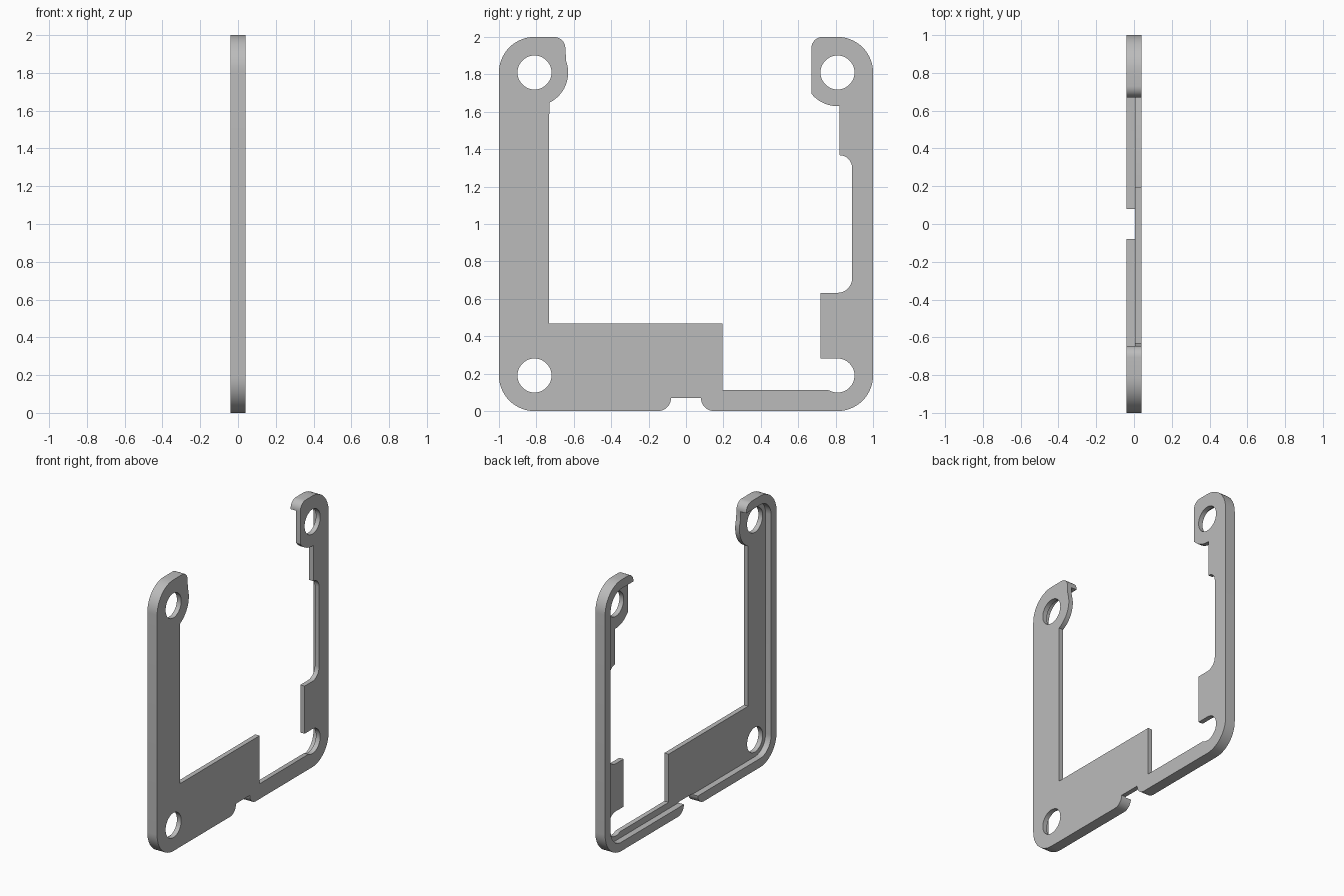
import bpy
from math import sin, cos, radians
from mathutils import Matrix

cube = bpy.data.objects.get("Cube")
if cube:
    bpy.data.objects.remove(cube, do_unlink=True)

grey = bpy.data.materials.new("plain grey")
grey.use_nodes = True
grey.diffuse_color = (0.5, 0.5, 0.5, 1)
grey.node_tree.nodes["Principled BSDF"].inputs["Base Color"].default_value = (0.5, 0.5, 0.5, 1)

HALF = 0.04      # half the full thickness
FLOOR = 0.005    # where the recess stops
WALL = 0.065     # width of the raised rim
C = 0.81         # hole and corner centres
LOW, HIGH = 0.19, 1.81
HOLE = 0.091


def arc(y, z, r, start, end, steps=14):
    angles = [radians(start + (end - start) * i / steps) for i in range(steps + 1)]
    return [(y + r * cos(a), z + r * sin(a)) for a in angles]


def slab(name, loops, x0, x1):
    """Extrude closed y-z outlines between two x positions; inner loops become holes."""
    curve = bpy.data.curves.new(name, "CURVE")
    curve.dimensions = "2D"
    curve.fill_mode = "BOTH"
    curve.extrude = (x1 - x0) / 2
    for loop in loops:
        spline = curve.splines.new("POLY")
        spline.points.add(len(loop) - 1)
        for point, (y, z) in zip(spline.points, loop):
            point.co = (y, z, 0, 1)
        spline.use_cyclic_u = True
    obj = bpy.data.objects.new(name, curve)
    bpy.context.collection.objects.link(obj)
    select(obj)
    bpy.ops.object.convert(target="MESH")
    obj = bpy.context.object
    # Stand the flat outline up in the y-z plane
    obj.data.transform(Matrix(((0, 0, 1, (x0 + x1) / 2), (1, 0, 0, 0),
                               (0, 1, 0, 0), (0, 0, 0, 1))))
    bpy.ops.object.mode_set(mode="EDIT")
    bpy.ops.mesh.select_all(action="SELECT")
    bpy.ops.mesh.remove_doubles(threshold=0.0002)
    bpy.ops.mesh.normals_make_consistent(inside=False)
    bpy.ops.object.mode_set(mode="OBJECT")
    return obj


def select(obj):
    bpy.ops.object.select_all(action="DESELECT")
    obj.select_set(True)
    bpy.context.view_layer.objects.active = obj


# Outline, counter-clockwise from the bottom notch
outline = (
    arc(0.15, 0.07, 0.07, 180, 270, 8)            # notch lip
    + arc(C, LOW, 0.19, 270, 360)                 # lower back corner
    + arc(C, HIGH, 0.19, 0, 90)                   # upper back corner
    + arc(0.73, 1.94, 0.06, 90, 180, 8)           # upper back tip
    + arc(C, HIGH, 0.18, 219, 270, 8)             # boss around the hole
    + [(0.82, 1.63), (0.82, 1.37)]
    + arc(0.82, 1.30, 0.068, 90, 0, 8)            # side window
    + arc(0.81, 0.71, 0.078, 0, -90, 8)
    + [(0.72, 0.632), (0.72, 0.28)]
    + arc(C, LOW, HOLE, 90, -118, 24)             # open hole
    + [(0.76, 0.112), (0.195, 0.112), (0.195, 0.467), (-0.732, 0.467)]
    + arc(-C, HIGH, 0.18, -64, 20)                # front boss
    + arc(-0.705, 1.94, 0.06, 0, 90, 8)           # upper front tip
    + arc(-C, HIGH, 0.19, 90, 180)
    + arc(-C, LOW, 0.19, 180, 270)
    + arc(-0.15, 0.07, 0.07, 270, 360, 8)
)
holes = [arc(y, z, HOLE, 0, 350, 35)
         for y, z in ((-C, LOW), (-C, HIGH), (C, HIGH))]
frame = slab("frame_plate", [outline] + holes, -HALF, HALF)

# Recess that leaves a thin rim around the outside
r = 0.19 - WALL
pocket = (arc(C, LOW, r, 270, 360) + arc(C, HIGH, r, 0, 90)
          + arc(-C, HIGH, r, 90, 180) + arc(-C, LOW, r, 180, 270))
cutter = slab("recess_cutter", [pocket], -0.2, FLOOR)
cutter.hide_render = True

cut = frame.modifiers.new("recess", "BOOLEAN")
cut.operation = "DIFFERENCE"
cut.solver = "EXACT"
cut.object = cutter
select(frame)
bpy.ops.object.modifier_apply(modifier=cut.name)
bpy.data.objects.remove(cutter, do_unlink=True)

frame.data.materials.clear()
frame.data.materials.append(grey)
bpy.ops.object.shade_smooth_by_angle(angle=radians(30))
